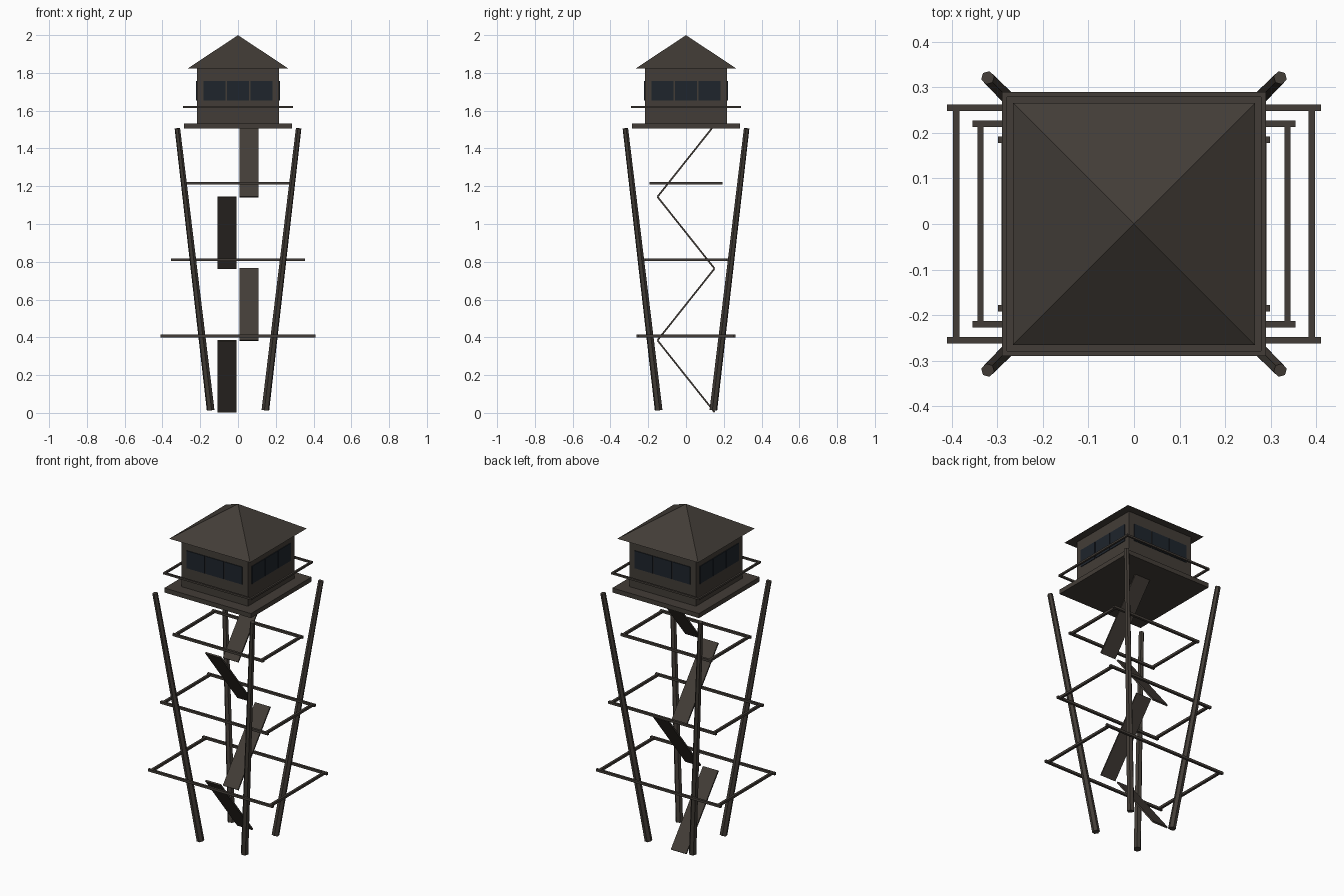
import bpy, bmesh, math
from mathutils import Vector, Matrix

if "Cube" in bpy.data.objects:
    bpy.data.objects.remove(bpy.data.objects["Cube"])


def material(name, rgb):
    m = bpy.data.materials.new(name)
    m.diffuse_color = (*rgb, 1)
    m.use_nodes = True
    m.node_tree.nodes["Principled BSDF"].inputs["Base Color"].default_value = m.diffuse_color
    return m


WOOD = material("dark_wood", (0.055, 0.046, 0.038))
GLASS = material("dark_glass", (0.013, 0.018, 0.025))


def finish(name, bm, mat, matrix):
    bmesh.ops.transform(bm, matrix=matrix, verts=bm.verts)
    me = bpy.data.meshes.new(name)
    bm.to_mesh(me)
    bm.free()
    me.materials.append(mat)
    ob = bpy.data.objects.new(name, me)
    bpy.context.collection.objects.link(ob)
    return ob


def box(name, center, size, mat=WOOD, rot=Matrix()):
    bm = bmesh.new()
    bmesh.ops.create_cube(bm, size=1)
    return finish(name, bm, mat, Matrix.Translation(center) @ rot @ Matrix.Diagonal((*size, 1)))


def pole(name, a, b, r1, r2, sides=6):
    a, b = Vector(a), Vector(b)
    bm = bmesh.new()
    bmesh.ops.create_cone(bm, cap_ends=True, segments=sides, radius1=r1, radius2=r2, depth=(b - a).length)
    rot = (b - a).to_track_quat('Z', 'Y').to_matrix().to_4x4()
    return finish(name, bm, WOOD, Matrix.Translation((a + b) / 2) @ rot)


def bar_frame(name, z, bar_x, bar_y, half_x, half_y, t):
    # four bars forming a rectangle, the x bars may overrun the corners
    for s in (-1, 1):
        box(name + "_x_bar", (0, s * bar_y, z), (2 * half_x, t, t))
        box(name + "_y_bar", (s * bar_x, 0, z), (t, 2 * half_y, t))


# Splayed tapering legs
for sx in (-1, 1):
    for sy in (-1, 1):
        pole("leg", (sx * .145, sy * .145, .015), (sx * .321, sy * .321, 1.506), .021, .015)

# Brace frames, growing smaller upwards
for i, z in enumerate((.407, .811, 1.215)):
    bx, by = .39 - .053 * i, .255 - .035 * i
    bar_frame("brace", z, bx, by, .41 - .056 * i, by, .014)

# Zigzag stair flights
for i in range(4):
    s = -1 if i % 2 == 0 else 1
    a = Vector((s * .058, -s * .151, .004 + .38 * i))
    b = Vector((s * .058, s * .151, .384 + .38 * i))
    d = b - a
    rot = Matrix.Rotation(math.atan2(d.z, d.y), 4, 'X')
    box("stair_flight", (a + b) / 2, (.1, d.length, .009), WOOD, rot)

# Platform, cabin and railing
box("platform", (0, 0, 1.519), (.57, .57, .027))
box("cabin", (0, 0, 1.679), (.436, .436, .294))
bar_frame("railing", 1.62, .284, .284, .29, .29, .011)

# Three window panes on each cabin side
for k in range(4):
    turn = Matrix.Rotation(k * math.pi / 2, 4, 'Z')
    for i in (-1, 0, 1):
        box("window_pane", turn @ Vector((i * .124, -.217, 1.705)), (.118, .01, .104), GLASS, turn)

# Pyramid roof
bm = bmesh.new()
bmesh.ops.create_cone(bm, cap_ends=True, segments=4, radius1=.266 * math.sqrt(2), radius2=0, depth=.177)
bmesh.ops.remove_doubles(bm, verts=bm.verts, dist=1e-5)
ring = min(bm.verts, key=lambda v: v.co.z).co
align = math.pi / 4 - math.atan2(ring.y, ring.x)
finish("roof", bm, WOOD, Matrix.Translation((0, 0, 1.9115)) @ Matrix.Rotation(align, 4, 'Z'))
